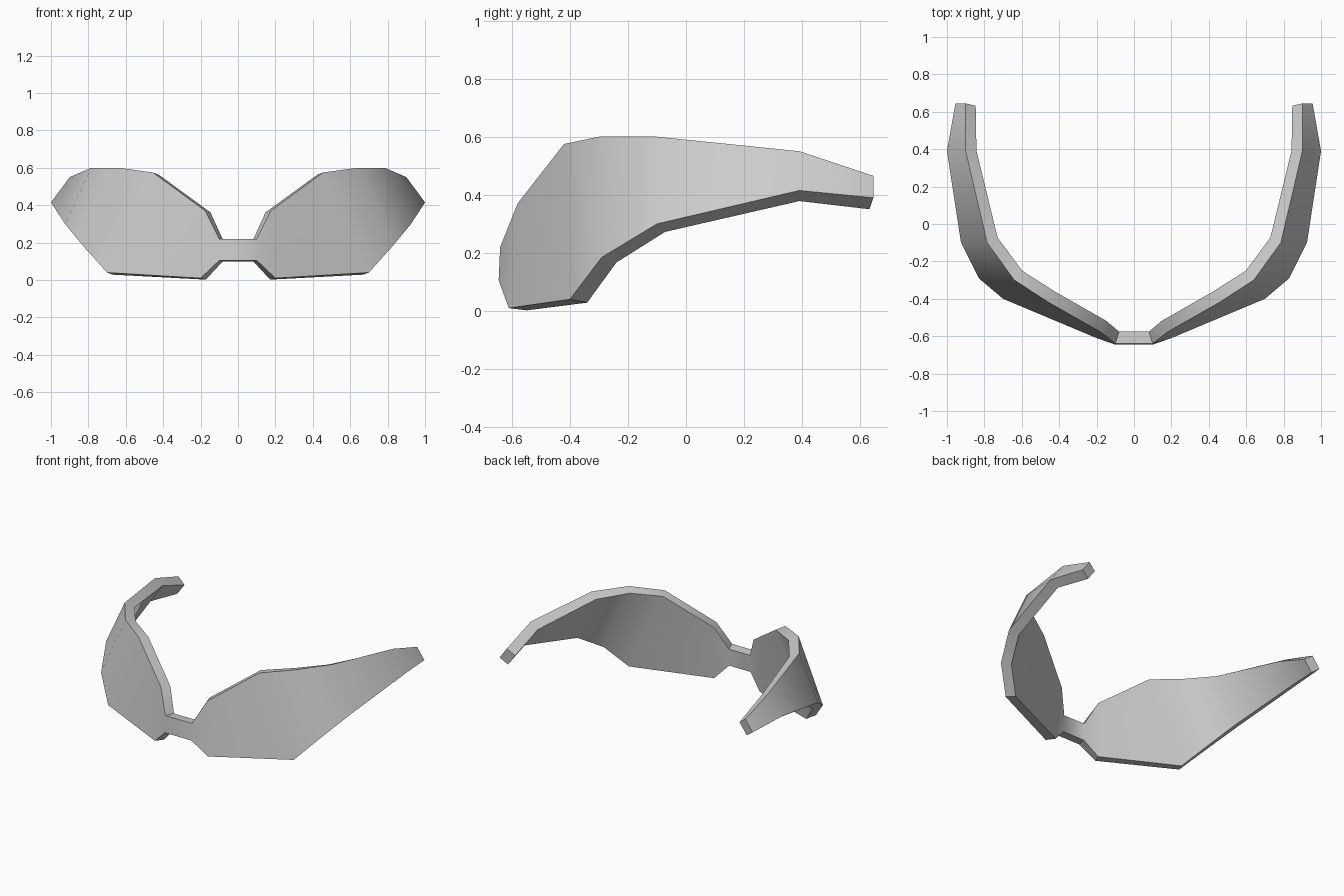
import bpy
import bmesh
import math

default_cube = bpy.data.objects.get("Cube")
if default_cube:
    bpy.data.objects.remove(default_cube, do_unlink=True)


def make_material(name, colour):
    material = bpy.data.materials.new(name)
    material.use_nodes = True
    material.diffuse_color = colour
    material.node_tree.nodes["Principled BSDF"].inputs["Base Color"].default_value = colour
    return material


# Outer shell of one side, from the nose bridge back to the temple tip:
# each station pairs a point on the upper edge with one on the lower edge
stations = [
    ((0.10, -0.64, 0.22), (0.10, -0.645, 0.105)),
    ((0.175, -0.58, 0.37), (0.20, -0.61, 0.01)),
    ((0.455, -0.42, 0.575), (0.70, -0.40, 0.04)),
    ((0.64, -0.30, 0.60), (0.83, -0.29, 0.185)),
    ((0.785, -0.10, 0.60), (0.925, -0.10, 0.30)),
    ((0.90, 0.39, 0.55), (1.0, 0.39, 0.415)),
    ((0.90, 0.645, 0.465), (0.955, 0.645, 0.39)),
]


def flip(point):
    x, y, z = point
    return (-x, y, z)


# Full wrap from the right temple tip, across the bridge, to the left tip
right_side = [(flip(top), flip(bottom)) for top, bottom in reversed(stations)]
wrap = right_side + stations

bm = bmesh.new()
columns = [(bm.verts.new(top), bm.verts.new(bottom)) for top, bottom in wrap]
for (top_a, bottom_a), (top_b, bottom_b) in zip(columns, columns[1:]):
    bm.faces.new((top_a, bottom_a, bottom_b, top_b))
bm.normal_update()

mesh = bpy.data.meshes.new("wraparound_glasses")
bm.to_mesh(mesh)
bm.free()
glasses = bpy.data.objects.new("wraparound_glasses", mesh)
bpy.context.collection.objects.link(glasses)
mesh.materials.append(make_material("plain grey", (0.6, 0.6, 0.6, 1.0)))

# Give the shell its thickness towards the inside
bpy.ops.object.select_all(action="DESELECT")
bpy.context.view_layer.objects.active = glasses
glasses.select_set(True)
shell = glasses.modifiers.new("thickness", "SOLIDIFY")
shell.thickness = 0.068
shell.offset = -1
bpy.ops.object.modifier_apply(modifier=shell.name)

# Smooth lens and temple surfaces, crisp rim
bpy.ops.object.shade_smooth_by_angle(angle=math.radians(40))
